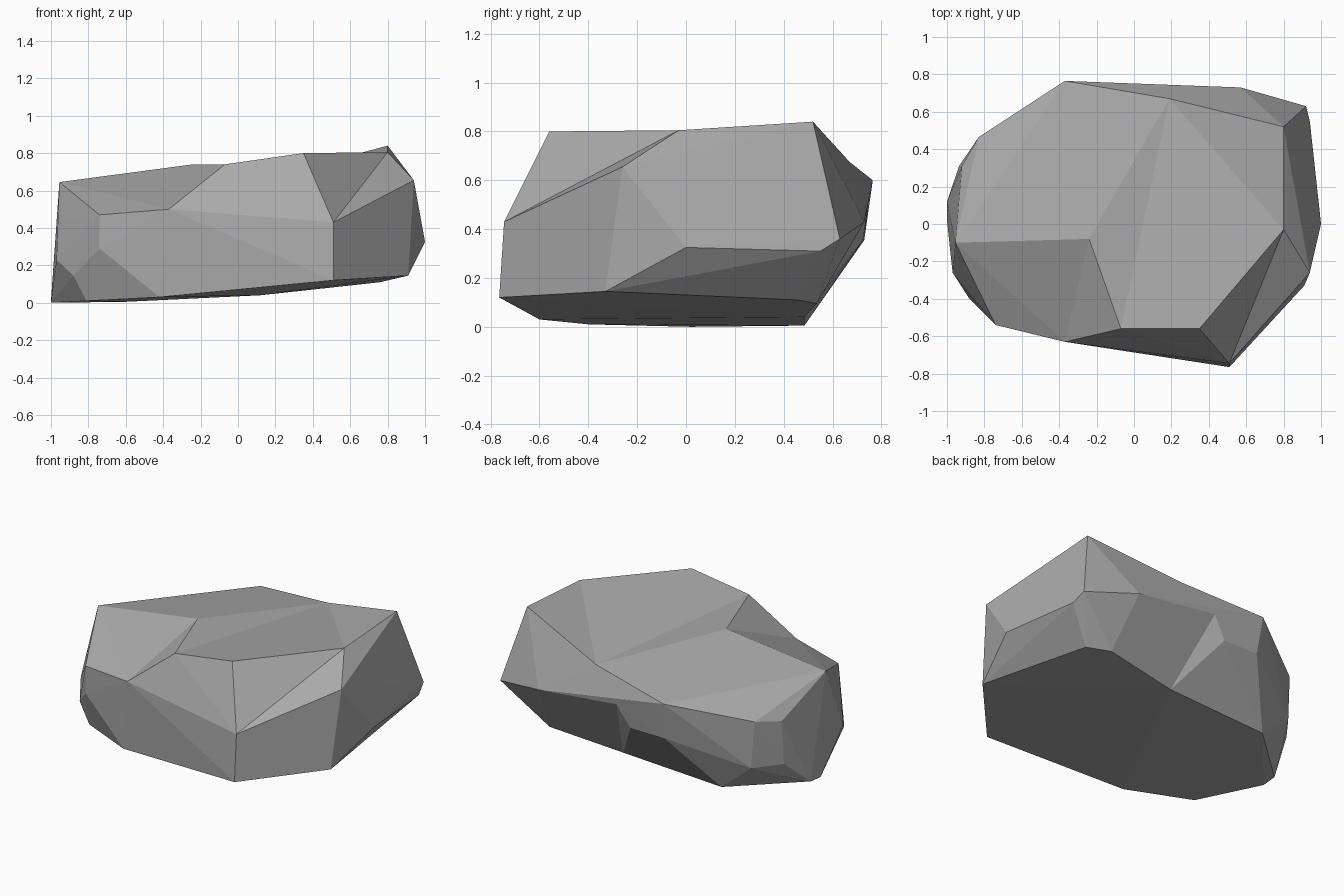
import bpy, bmesh, random
from mathutils import Vector

if "Cube" in bpy.data.objects:
    bpy.data.objects.remove(bpy.data.objects["Cube"])

random.seed(1)
CENTRE, RADII = Vector((0, 0, .38)), (1, .77, .44)

# Key corners of the chiselled boulder, one letter or short tag each
corners = {
    # top
    "E": (.80, .52, .84), "F": (.80, -.03, .805), "G": (.35, -.56, .80), "H": (-.07, -.56, .74),
    "I": (-.24, -.08, .74), "J": (-.955, -.10, .645), "A": (-.37, .765, .60), "B": (.19, .67, .675),
    # front
    "K": (-.74, -.54, .47), "L": (-.37, -.63, .50), "M": (.51, -.745, .43), "K2": (-.74, -.54, .29),
    # right
    "N": (.94, -.26, .655), "O": (1, 0, .325), "P": (.91, -.33, .145), "Q": (.94, .55, .31), "D": (.92, .63, .36),
    # back
    "C": (.57, .73, .43), "n1": (-.01, .745, .495), "n2": (-.10, .725, .355), "n3": (-.35, .73, .355),
    "V": (-.83, .465, .49),
    # left
    "W": (-.92, .31, .46), "W2": (-.94, -.22, .44), "X": (-.97, -.26, .23), "X2": (-.88, -.40, .145),
    "Y": (-.935, .31, .18), "Y2": (-.81, .475, .18),
    # base
    "Z": (-1, .02, 0), "Z2": (-1, .12, .01), "T2": (-.81, -.40, .01), "T": (-.42, -.60, .03),
    "M2": (.51, -.765, .12), "R2": (.76, .455, .11), "R": (.625, .535, .095), "U": (.12, .485, .04),
    "S": (-.60, .485, .005)}
# Ridges and valleys around the chipped dents
creases = ("I-H H-L I-L L-K J-K J-I L-M G-H F-G M-F G-M N-M N-F E-B B-F B-H B-A A-J E-F "
           "A-n1 n1-n2 n1-U n2-U n2-n3 n2-S n3-S n1-C C-U C-A C-B C-E C-R R-U A-n3 A-V U-S R-R2")

# Wrap a shell round the corners blown out to a ball, so every corner is kept
bm = bmesh.new()
verts, ball, true = {}, {}, {}
for name, co in corners.items():
    true_co = Vector(co)
    d = true_co - CENTRE
    unit = Vector([d[i] / RADII[i] for i in range(3)]).normalized()
    v = verts[name] = bm.verts.new(unit)
    ball[v], true[v] = unit, true_co
bmesh.ops.convex_hull(bm, input=bm.verts[:])


def crosses(a, b, c, d):
    """True if arcs a-b and c-d cross on the ball."""
    if len({a, b, c, d}) < 4:
        return False
    a, b, c, d = (ball[v] for v in (a, b, c, d))
    n, m = a.cross(b), c.cross(d)
    return (n.dot(c) * n.dot(d) < 0 and m.dot(a) * m.dot(b) < 0
            and (a + b).dot(c + d) > 0)


def opposite(e):
    return [next(v for v in f.verts if v not in e.verts) for f in e.link_faces]


def flip(e):
    c, d = opposite(e)
    if crosses(*e.verts, c, d) and not bm.edges.get((c, d)):
        return bmesh.utils.edge_rotate(e, False)


# Turn edges until each crease runs along an edge
locked = set()
for pair in creases.split():
    a, b = (verts[n] for n in pair.split("-"))
    for _ in range(80):
        if bm.edges.get((a, b)):
            break
        blocking = [e for e in bm.edges if crosses(a, b, *e.verts)
                    and frozenset(e.verts) not in locked]
        random.shuffle(blocking)
        if not any(flip(e) for e in blocking):
            break
    locked.add(frozenset((a, b)))


def reflex(e):
    a, b = (true[v] for v in e.verts)
    c, d = (true[v] for v in opposite(e))
    n = (b - a).cross(c - a).normalized()
    if n.dot(a - CENTRE) < 0:
        n = -n
    return n.dot(d - a) > 1e-4


# Everywhere else turn hollow edges outward
for _ in range(300):
    hollow = (e for e in bm.edges if frozenset(e.verts) not in locked and reflex(e))
    if not any(flip(e) for e in list(hollow)):
        break

# Settle the corners at their real places
for v in bm.verts:
    v.co = true[v]
bmesh.ops.recalc_face_normals(bm, faces=bm.faces[:])

mesh = bpy.data.meshes.new("boulder")
bm.to_mesh(mesh)
bm.free()
boulder = bpy.data.objects.new("boulder", mesh)
bpy.context.collection.objects.link(boulder)

# Plain grey stone
stone = bpy.data.materials.new("grey stone")
stone.diffuse_color = (.40, .40, .40, 1)
stone.use_nodes = True
stone.node_tree.nodes["Principled BSDF"].inputs["Base Color"].default_value = stone.diffuse_color
mesh.materials.append(stone)
